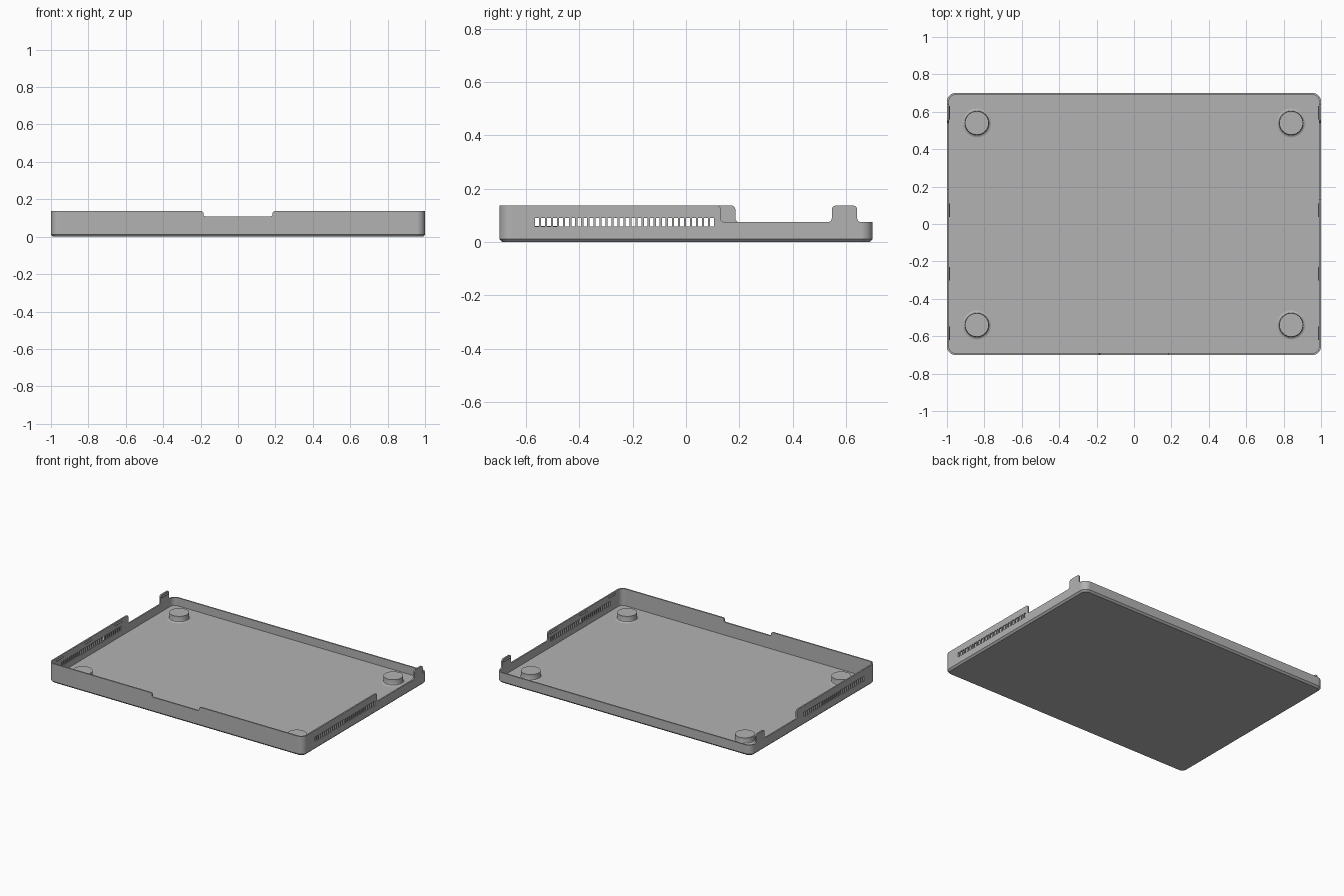
import bpy, bmesh, math
from mathutils import Vector

cube = bpy.data.objects.get("Cube")
if cube:
    bpy.data.objects.remove(cube, do_unlink=True)

HX, HY, TOP, LOW = 1.0, 0.7, 0.137, 0.075   # half sizes, high and low rims
WALL, FLOOR, EDGE, CORNER = 0.01, 0.018, 0.012, 0.045

grey = bpy.data.materials.new("matte grey")
grey.use_nodes = True
colour = (0.45, 0.45, 0.45, 1)
grey.diffuse_color = colour
grey.node_tree.nodes["Principled BSDF"].inputs["Base Color"].default_value = colour


def make(name, bm):
    bmesh.ops.recalc_face_normals(bm, faces=bm.faces)
    mesh = bpy.data.meshes.new(name)
    bm.to_mesh(mesh)
    bm.free()
    mesh.materials.append(grey)
    ob = bpy.data.objects.new(name, mesh)
    bpy.context.collection.objects.link(ob)
    return ob


def activate(ob):
    bpy.ops.object.select_all(action='DESELECT')
    ob.select_set(True)
    bpy.context.view_layer.objects.active = ob


def smooth(ob):
    activate(ob)
    bpy.ops.object.shade_smooth_by_angle(angle=math.radians(30))


def fillet(points, radius, steps=5):
    """Round the right-angled corners of a closed 2D outline."""
    out = []
    for i, p in enumerate(points):
        p = Vector(p)
        a = (Vector(points[i - 1]) - p).normalized() * radius
        b = (Vector(points[(i + 1) % len(points)]) - p).normalized() * radius
        for k in range(steps + 1):
            t = k / steps * math.pi / 2
            out.append(p + a * (1 - math.sin(t)) + b * (1 - math.cos(t)))
    return out


def prism(name, outline, axis, lo, hi):
    """Extrude an (across, up) outline along x or y."""
    bm = bmesh.new()

    def place(p, d):
        return (d, p[0], p[1]) if axis == 'x' else (p[0], d, p[1])
    face = bm.faces.new([bm.verts.new(place(p, lo)) for p in outline])
    ext = bmesh.ops.extrude_face_region(bm, geom=[face])
    verts = [g for g in ext["geom"] if isinstance(g, bmesh.types.BMVert)]
    bmesh.ops.translate(bm, verts=verts, vec=place((0, 0), hi - lo))
    return make(name, bm)


def cut(ob, cutter):
    mod = ob.modifiers.new("cut", 'BOOLEAN')
    mod.operation, mod.solver, mod.object = 'DIFFERENCE', 'EXACT', cutter
    activate(ob)
    bpy.ops.object.modifier_apply(modifier=mod.name)
    bpy.data.objects.remove(cutter, do_unlink=True)


# Tray: rounded rectangle loops joined from the underside, over the rim, to the floor
bm = bmesh.new()
loops = []
for inset, z in [(EDGE, 0), (0, EDGE), (0, TOP + 0.03), (WALL, TOP + 0.03), (WALL, FLOOR)]:
    x, y = HX - inset, HY - inset
    outline = fillet([(-x, -y), (x, -y), (x, y), (-x, y)], CORNER - inset, 8)
    loops.append([bm.verts.new((p.x, p.y, z)) for p in outline])
for a, b in zip(loops, loops[1:]):
    for i in range(len(a)):
        bm.faces.new((a[i - 1], a[i], b[i], b[i - 1]))
bm.faces.new(loops[0])
bm.faces.new(loops[-1])
tray = make("tray", bm)

# Rim: high front and sides, low back, with a tab left standing on each side
rim = [(-0.9, 0.3), (-0.9, TOP), (0.185, TOP), (0.185, LOW), (0.547, LOW),
       (0.547, TOP), (0.642, TOP), (0.642, LOW), (0.9, LOW), (0.9, 0.3)]
cut(tray, prism("rim_cutter", fillet(rim, 0.015), 'x', -1.1, 1.1))

# Longer side opening on the model's left
e = 0.0002
side = [(0.09, 0.3), (0.09, TOP + e), (0.13, TOP + e), (0.13, LOW + e), (0.3, LOW + e), (0.3, 0.3)]
cut(tray, prism("side_cutter", fillet(side, 0.014), 'x', 0.9, 1.1))

# Shallow notch in the front rim
notch = [(-0.25, 0.3), (-0.25, TOP + e), (-0.185, TOP + e), (-0.185, 0.109),
         (0.185, 0.109), (0.185, TOP + e), (0.25, TOP + e), (0.25, 0.3)]
cut(tray, prism("notch_cutter", fillet(notch, 0.012), 'y', -0.8, -0.6))

# Row of vent slots through both sides
bm = bmesh.new()
count, first, last = 30, -0.559, 0.098
for i in range(count):
    made = bmesh.ops.create_cube(bm, size=1)["verts"]
    bmesh.ops.scale(bm, verts=made, vec=(2.2, 0.0145, 0.032))
    bmesh.ops.translate(bm, verts=made, vec=(0, first + (last - first) * i / (count - 1), 0.074))
cut(tray, make("vent_cutter", bm))
smooth(tray)
weighted = tray.modifiers.new("even shading", 'WEIGHTED_NORMAL')
weighted.keep_sharp = True

# Round support posts with a flared foot
profile = [(0.077, FLOOR - 0.002), (0.077, FLOOR), (0.070, FLOOR + 0.002), (0.065, FLOOR + 0.006),
           (0.063, FLOOR + 0.012), (0.063, 0.061), (0, 0.061)]
for sx, xn in ((1, "left"), (-1, "right")):
    for sy, yn in ((-1, "front"), (1, "back")):
        bm = bmesh.new()
        vs = [bm.verts.new((r, 0, z)) for r, z in profile]
        es = [bm.edges.new(pair) for pair in zip(vs, vs[1:])]
        bmesh.ops.spin(bm, geom=vs + es, cent=(0, 0, 0), axis=(0, 0, 1),
                       angle=math.tau, steps=48)
        bmesh.ops.remove_doubles(bm, verts=bm.verts, dist=0.0005)
        post = make(f"support_post_{yn}_{xn}", bm)
        post.location = (sx * 0.84, sy * 0.54, 0)
        smooth(post)

# Small snap ridges inside the side walls
for sx, xn in ((1, "left"), (-1, "right")):
    for n, y in enumerate((-0.585, -0.265, 0.073, 0.595)):
        w = HX - WALL
        ridge = [(sx * (w + 0.002), 0.112), (sx * (w - 0.005), 0.12), (sx * (w + 0.002), 0.128)]
        prism(f"snap_ridge_{xn}_{n + 1}", ridge, 'y', y - 0.036, y + 0.036)
